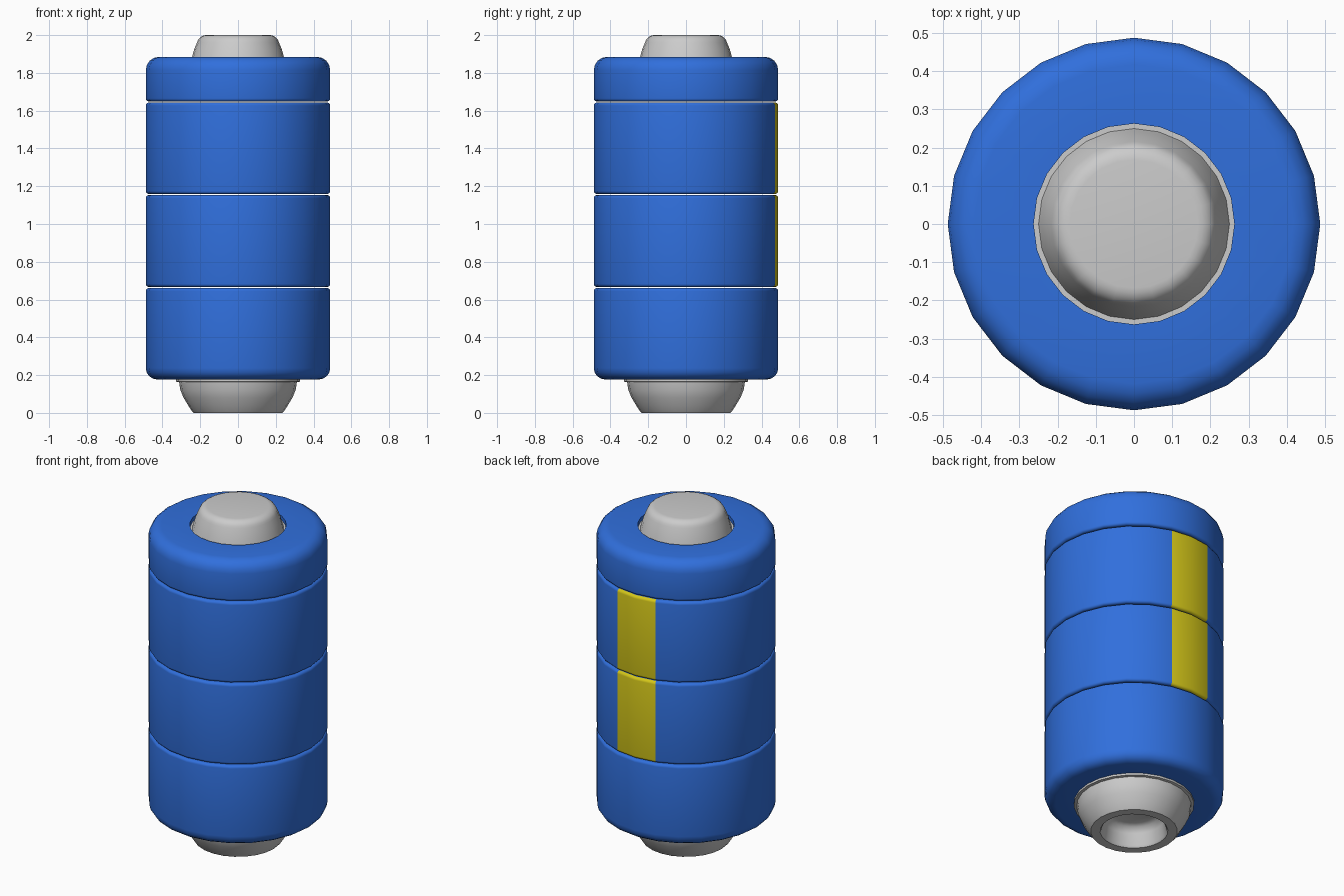
import bpy, bmesh, math

if "Cube" in bpy.data.objects:
    bpy.data.objects.remove(bpy.data.objects["Cube"])

SIDES = 24
R = 0.488      # outer radius of the blue rings
HOLE = 0.263   # inner radius of the blue rings


def material(name, color):
    m = bpy.data.materials.new(name)
    m.diffuse_color = color
    m.use_nodes = True
    m.node_tree.nodes["Principled BSDF"].inputs["Base Color"].default_value = m.diffuse_color
    return m


blue = material("blue", (0.03, 0.16, 0.72, 1))
yellow = material("yellow", (0.66, 0.57, 0.01, 1))


def arc(r, z, rad, a0, a1, n=4):
    """Rounded profile corner around centre (r, z)."""
    return [(r + rad * math.cos(math.radians(a0 + (a1 - a0) * i / n)),
             z + rad * math.sin(math.radians(a0 + (a1 - a0) * i / n))) for i in range(n + 1)]


def lathe(name, profile, closed=False, mats=(), stripe=False):
    """Spin an (r, z) profile around the z axis; optional stripe on the back."""
    bm = bmesh.new()
    cols = []
    for r, z in profile:
        if r == 0:
            cols.append([bm.verts.new((0, 0, z))] * SIDES)
        else:
            cols.append([bm.verts.new((r * math.cos(2 * math.pi * i / SIDES),
                                       r * math.sin(2 * math.pi * i / SIDES), z))
                         for i in range(SIDES)])
    pairs = list(zip(cols, cols[1:]))
    if closed:
        pairs.append((cols[-1], cols[0]))
    for a, b in pairs:
        for i in range(SIDES):
            j = (i + 1) % SIDES
            vs = list(dict.fromkeys((a[i], a[j], b[j], b[i])))
            f = bm.faces.new(vs)
            c = f.calc_center_median()
            if stripe and abs(c.x) < 0.1 and c.y > R - 0.03:
                f.material_index = 1
    bmesh.ops.recalc_face_normals(bm, faces=bm.faces[:])
    me = bpy.data.meshes.new(name)
    bm.to_mesh(me)
    bm.free()
    for m in mats:
        me.materials.append(m)
    ob = bpy.data.objects.new(name, me)
    bpy.context.collection.objects.link(ob)
    bpy.ops.object.select_all(action='DESELECT')
    ob.select_set(True)
    bpy.context.view_layer.objects.active = ob
    bpy.ops.object.shade_smooth_by_angle(angle=math.radians(35))
    return ob


# Stacked blue rings: bottom z, top z, bottom bevel, top bevel, yellow stripe
rings = [
    ("bottom_ring", 0.177, 0.661, 0.06, 0.016, False),
    ("lower_middle_ring", 0.667, 1.153, 0.016, 0.016, True),
    ("upper_middle_ring", 1.159, 1.643, 0.016, 0.016, True),
    ("top_ring", 1.649, 1.885, 0.016, 0.07, False),
]
for name, z0, z1, b0, b1, stripe in rings:
    profile = ([(HOLE, z0)] + arc(R - b0, z0 + b0, b0, -90, 0)
               + arc(R - b1, z1 - b1, b1, 0, 90) + [(HOLE, z1)])
    lathe(name, profile, True, (blue, yellow), stripe)

# Grey top cap, seated on a ledge inside the top ring
lathe("top_cap", [(HOLE, 1.70), (HOLE, 1.86), (0.25, 1.86), (0.243, 1.885), (0.232, 1.925)]
      + arc(0.168, 1.95, 0.05, 15, 90, 5) + [(0, 2.0)])

# Grey tapered foot with a hollow socket
lathe("foot", [(HOLE, 0.25), (HOLE, 0.178), (0.328, 0.178), (0.328, 0.165), (0.312, 0.163),
               (0.305, 0.12), (0.288, 0.08), (0.263, 0.038), (0.243, 0.008), (0.236, 0.0),
               (0.185, 0.0), (0.176, 0.012), (0.166, 0.08), (0.145, 0.11), (0.12, 0.12), (0, 0.12)])
